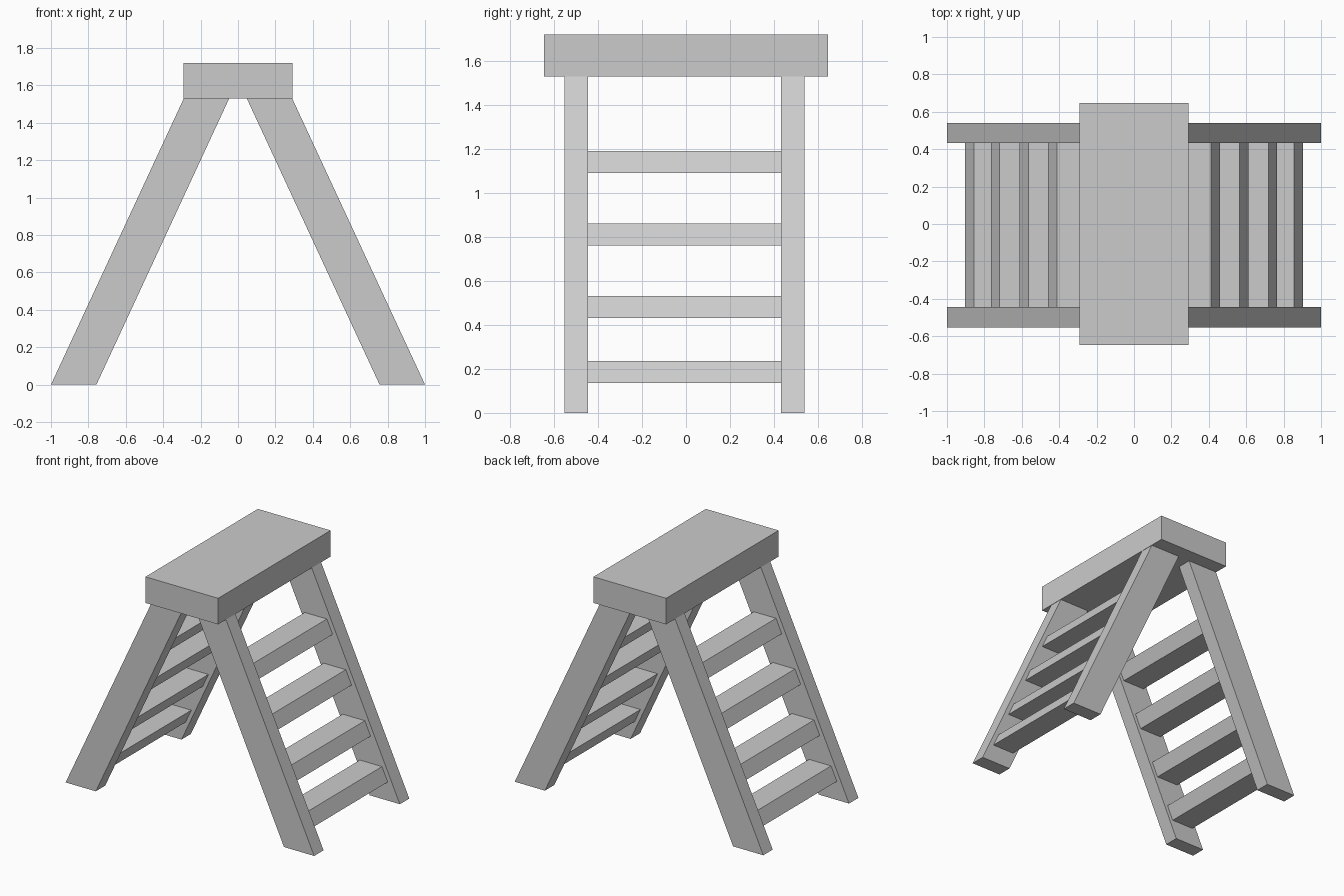
import bpy

if "Cube" in bpy.data.objects:
    bpy.data.objects.remove(bpy.data.objects["Cube"])

TOP_Z = 1.53
SLOPE = (0.29 - 1.0) / TOP_Z      # sideways lean of the legs per unit of height
OUTER, INNER = 1.0, 0.757         # leg edges on the floor


def slanted_bar(name, side, x_in, x_out, y0, y1, z0, z1):
    """Level-cut bar leaning with the legs; x_in and x_out are measured at the floor."""
    profile = [(x_in + SLOPE * z0, z0), (x_out + SLOPE * z0, z0),
               (x_out + SLOPE * z1, z1), (x_in + SLOPE * z1, z1)]
    if side < 0:
        profile = [(-x, z) for x, z in reversed(profile)]
    verts = [(x, y, z) for y in (y0, y1) for x, z in profile]
    faces = [(0, 1, 2, 3), (7, 6, 5, 4)]
    faces += [(i, i + 4, (i + 1) % 4 + 4, (i + 1) % 4) for i in range(4)]
    mesh = bpy.data.meshes.new(name)
    mesh.from_pydata(verts, [], faces)
    obj = bpy.data.objects.new(name, mesh)
    bpy.context.collection.objects.link(obj)
    return obj


# Top platform
bpy.ops.mesh.primitive_cube_add(size=1, location=(0, 0, 1.625))
top = bpy.context.object
top.name = "top_platform"
top.scale = (0.585, 1.292, 0.19)
bpy.ops.object.transform_apply(location=False, rotation=False, scale=True)

for side, label in ((1, "right"), (-1, "left")):
    # Leaning legs
    slanted_bar(f"{label}_front_leg", side, INNER, OUTER, -0.553, -0.445, 0, TOP_Z)
    slanted_bar(f"{label}_back_leg", side, INNER, OUTER, 0.432, 0.54, 0, TOP_Z)
    # Treads, set slightly in from both edges of the legs
    for i, z in enumerate((0.135, 0.432, 0.762, 1.09)):
        slanted_bar(f"{label}_tread_{i + 1}", side, INNER + 0.03, OUTER - 0.035,
                    -0.447, 0.434, z, z + 0.1)
